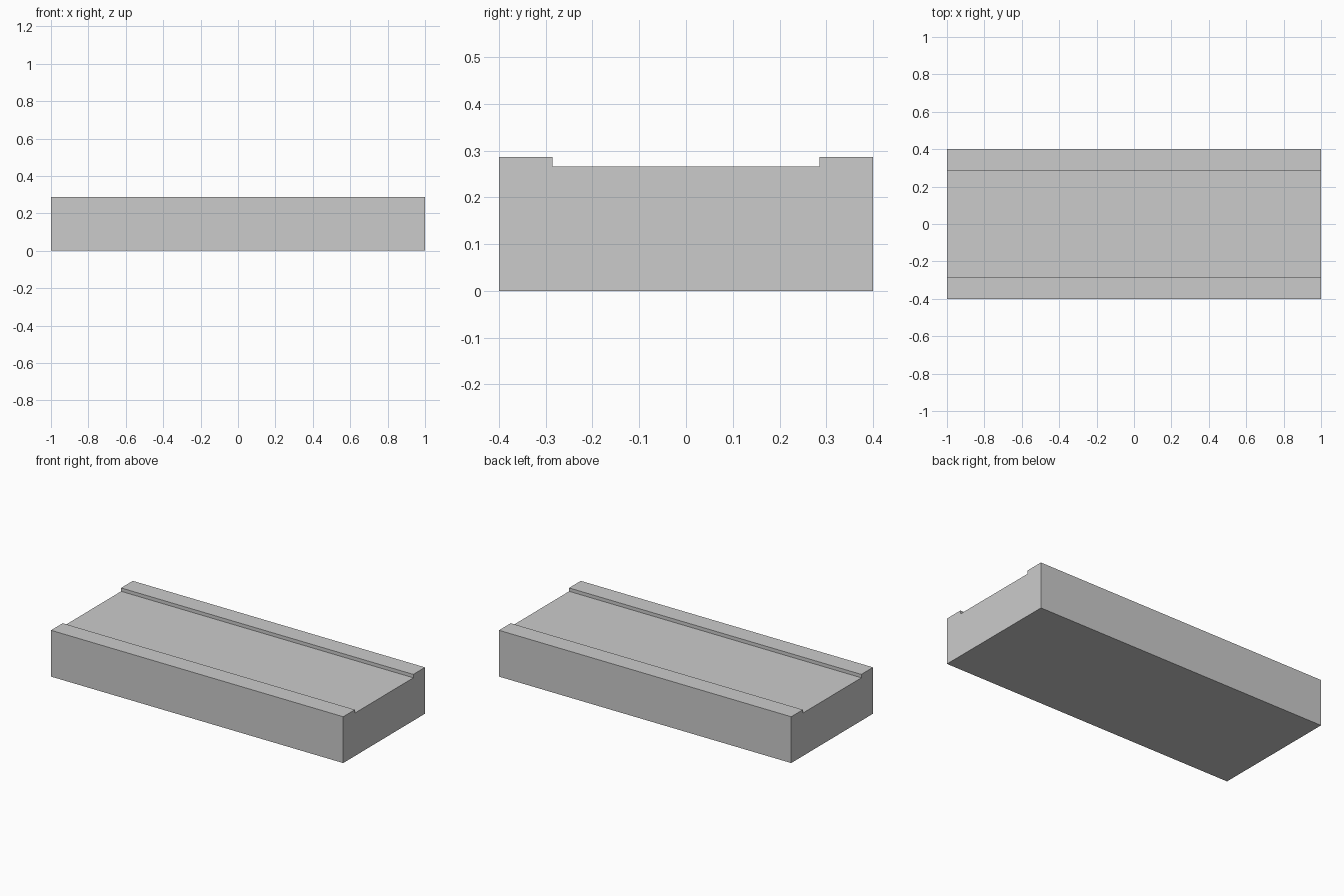
import bpy, bmesh

if "Cube" in bpy.data.objects:
    bpy.data.objects.remove(bpy.data.objects["Cube"])

LENGTH = 2.0
HALF_W, STEP_Y = 0.4, 0.2857     # outer half width, inner edge of the rails
TOP_Z, FLOOR_Z = 0.2865, 0.2655  # rail top, recessed floor

# Cross-section: half profile, mirrored to the other side
half = [(HALF_W, 0), (HALF_W, TOP_Z), (STEP_Y, TOP_Z), (STEP_Y, FLOOR_Z)]
profile = half + [(-y, z) for y, z in reversed(half)]

# Channelled block: profile extruded along x
bm = bmesh.new()
face = bm.faces.new([bm.verts.new((-LENGTH / 2, y, z)) for y, z in profile])
result = bmesh.ops.extrude_face_region(bm, geom=[face])
moved = [v for v in result["geom"] if isinstance(v, bmesh.types.BMVert)]
bmesh.ops.translate(bm, verts=moved, vec=(LENGTH, 0, 0))
bmesh.ops.recalc_face_normals(bm, faces=bm.faces)

mesh = bpy.data.meshes.new("channelled_block")
bm.to_mesh(mesh)
bm.free()
block = bpy.data.objects.new("channelled_block", mesh)
bpy.context.collection.objects.link(block)
